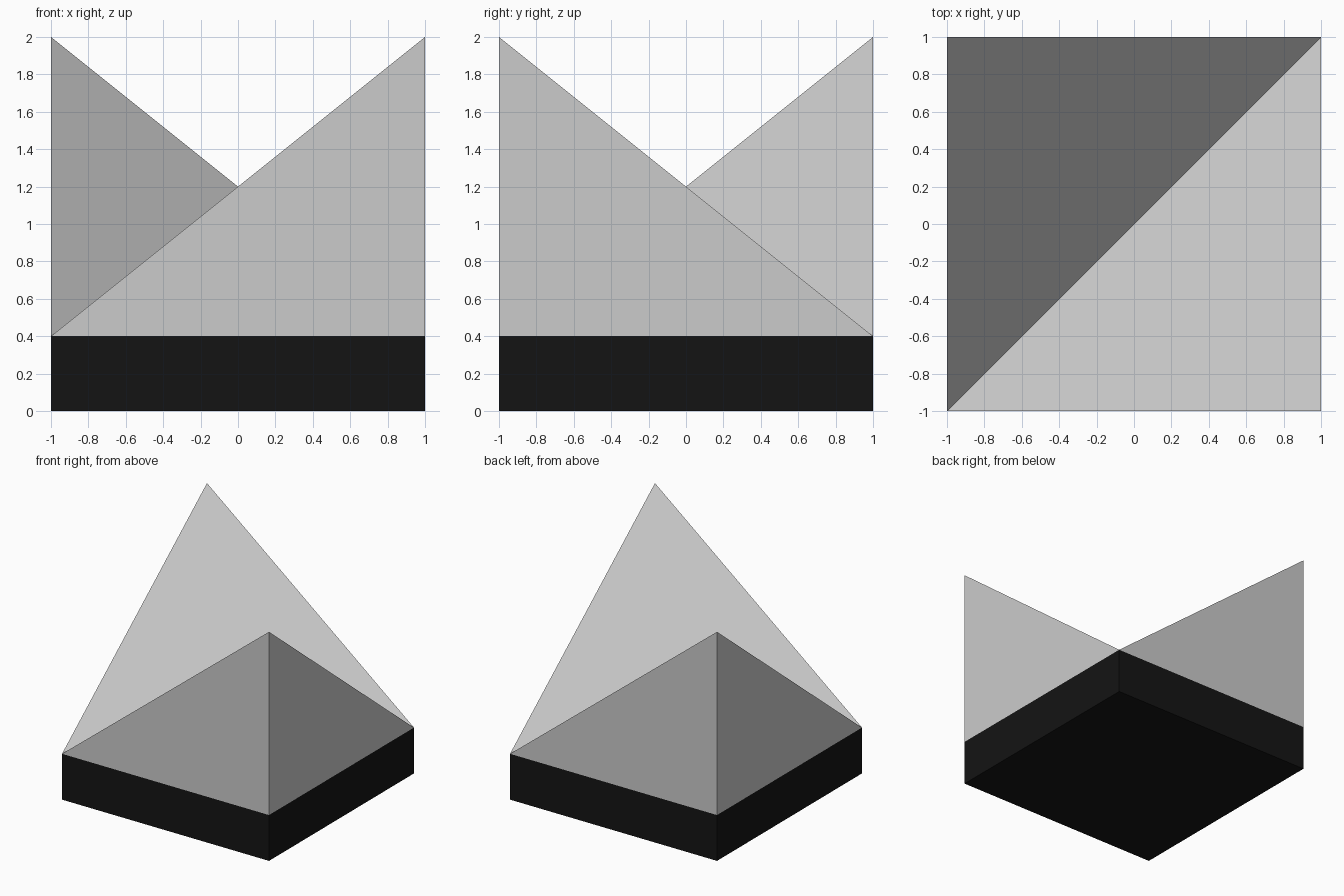
import bpy
import bmesh

if "Cube" in bpy.data.objects:
    bpy.data.objects.remove(bpy.data.objects["Cube"])

B, H = 0.4, 2.0   # base height, peak height


def finish(bm, name):
    bmesh.ops.recalc_face_normals(bm, faces=bm.faces)
    mesh = bpy.data.meshes.new(name)
    bm.to_mesh(mesh)
    bm.free()
    obj = bpy.data.objects.new(name, mesh)
    bpy.context.collection.objects.link(obj)
    return obj


# Black square base slab
bm = bmesh.new()
bmesh.ops.create_cube(bm, size=1)
bmesh.ops.scale(bm, vec=(2, 2, B), verts=bm.verts)
bmesh.ops.translate(bm, vec=(0, 0, B / 2), verts=bm.verts)
base = finish(bm, "base")
black = bpy.data.materials.new("black")
black.diffuse_color = (0.007, 0.007, 0.007, 1)
black.use_nodes = True
black.node_tree.nodes["Principled BSDF"].inputs["Base Color"].default_value = black.diffuse_color
base.data.materials.append(black)

# Two opposite corner wedges meeting in a diagonal valley
for name, s in (("front_right_wedge", 1), ("back_left_wedge", -1)):
    bm = bmesh.new()
    pts = [(-s, -s, B), (s, s, B), (s, -s, B), (s, -s, H)]
    bmesh.ops.convex_hull(bm, input=[bm.verts.new(p) for p in pts])
    finish(bm, name)
